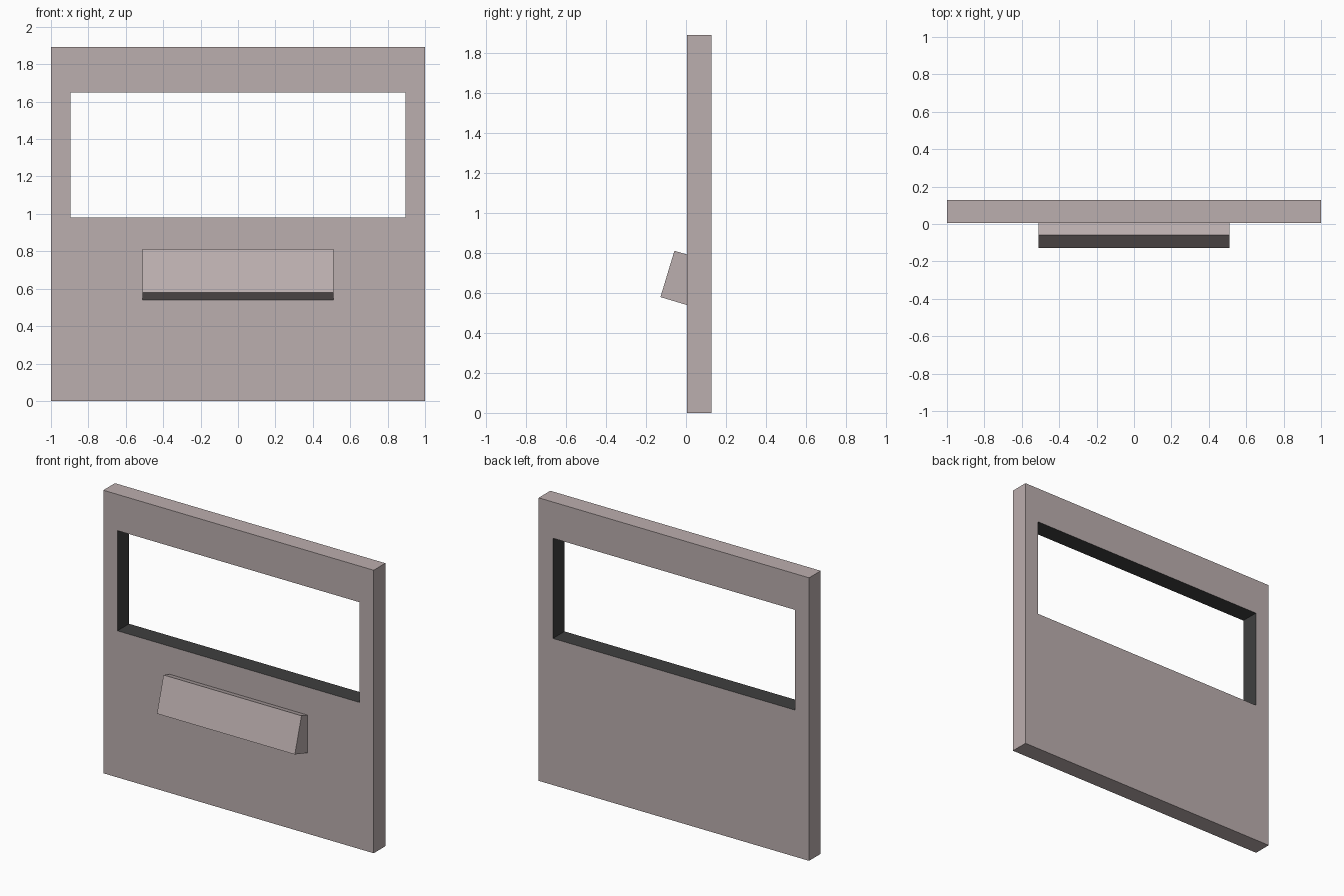
import bpy, bmesh
from mathutils import Vector

if "Cube" in bpy.data.objects:
    bpy.data.objects.remove(bpy.data.objects["Cube"])


def material(name, rgb):
    m = bpy.data.materials.new(name)
    m.diffuse_color = (*rgb, 1.0)
    m.use_nodes = True
    m.node_tree.nodes["Principled BSDF"].inputs["Base Color"].default_value = m.diffuse_color
    return m


PANEL_GREY = material("warm grey", (0.50, 0.425, 0.425))
REVEAL_DARK = material("dark grey", (0.05, 0.05, 0.05))

FRONT, BACK, TOP = 0.005, 0.128, 1.892
HOLE_X, HOLE_LOW, HOLE_HIGH = 0.895, 0.98, 1.65


def finish(bm, name, mats):
    bmesh.ops.recalc_face_normals(bm, faces=bm.faces)
    mesh = bpy.data.meshes.new(name)
    bm.to_mesh(mesh)
    bm.free()
    for m in mats:
        mesh.materials.append(m)
    obj = bpy.data.objects.new(name, mesh)
    bpy.context.collection.objects.link(obj)
    return obj


def extrude(bm, faces, offset):
    r = bmesh.ops.extrude_face_region(bm, geom=faces)
    verts = [g for g in r["geom"] if isinstance(g, bmesh.types.BMVert)]
    bmesh.ops.translate(bm, verts=verts, vec=Vector(offset))


# Wall panel: a rectangular ring around the window, pushed back to its thickness
bm = bmesh.new()


def rect(hx, low, high):
    return [bm.verts.new((x, FRONT, z))
            for x, z in ((-hx, low), (hx, low), (hx, high), (-hx, high))]


outer, inner = rect(1.0, 0.0, TOP), rect(HOLE_X, HOLE_LOW, HOLE_HIGH)
ring = [bm.faces.new((outer[i], outer[(i + 1) % 4], inner[(i + 1) % 4], inner[i]))
        for i in range(4)]
extrude(bm, ring, (0, BACK - FRONT, 0))
# Dark lining on the inside faces of the opening
for f in bm.faces:
    if all(abs(v.co.x) < 0.95 and 0.5 < v.co.z < 1.8 for v in f.verts):
        f.material_index = 1
finish(bm, "window_panel", [PANEL_GREY, REVEAL_DARK])

# Tilted ledge box on the front, trimmed where it meets the panel
bm = bmesh.new()
profile = [(FRONT, 0.54), (-0.128, 0.58), (-0.058, 0.812), (FRONT, 0.793)]
side = bm.faces.new([bm.verts.new((-0.51, y, z)) for y, z in profile])
extrude(bm, [side], (1.02, 0, 0))
finish(bm, "tilted_ledge", [PANEL_GREY])
